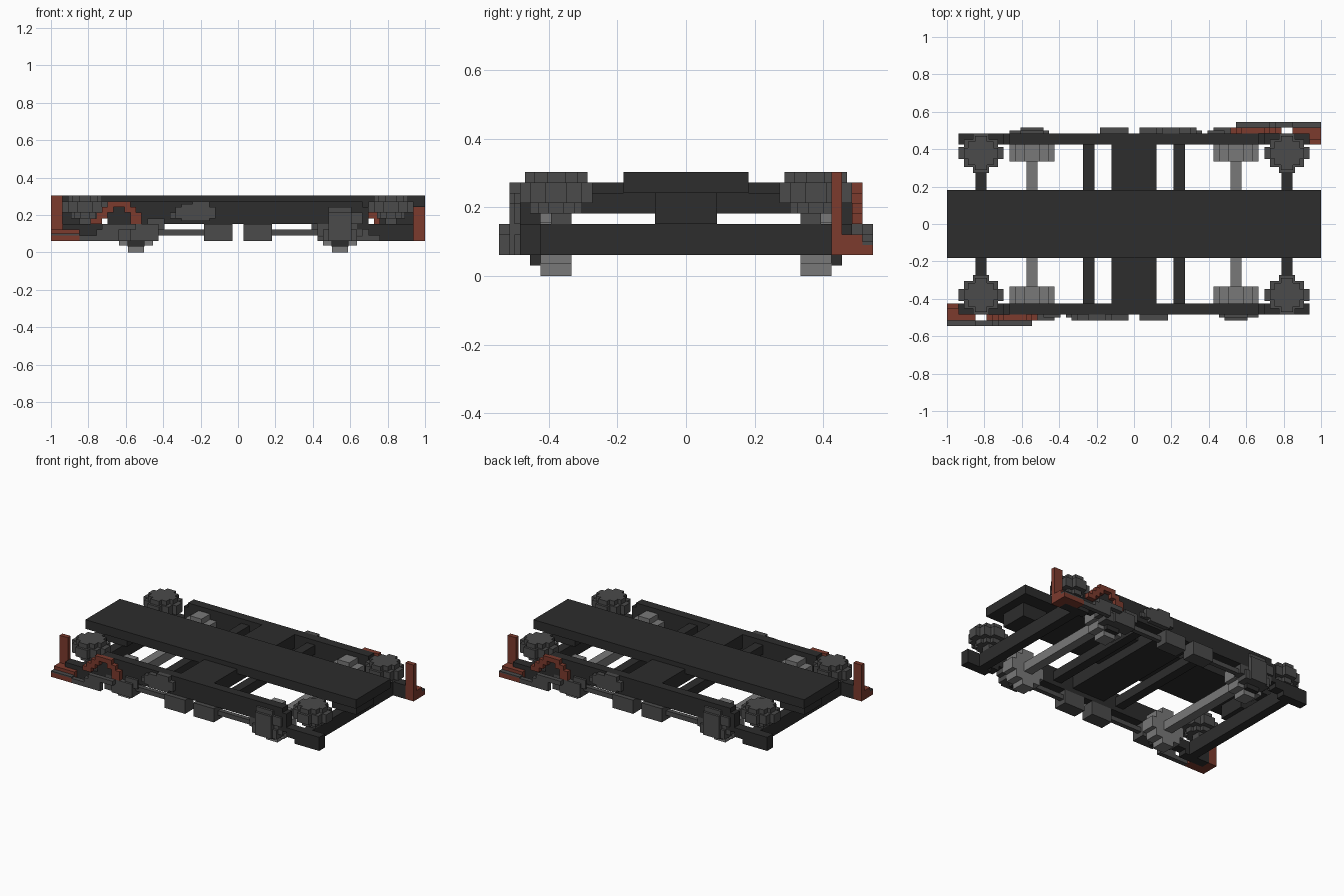
import bpy
import bmesh
from mathutils import Matrix, Vector

U = 2 / 66  # one block

old = bpy.data.objects.get("Cube")
if old:
    bpy.data.objects.remove(old, do_unlink=True)


def material(name, colour):
    m = bpy.data.materials.new(name)
    m.use_nodes = True
    m.diffuse_color = (*colour, 1)
    bsdf = m.node_tree.nodes["Principled BSDF"]
    bsdf.inputs["Base Color"].default_value = (*colour, 1)
    bsdf.inputs["Roughness"].default_value = 0.9
    return m


DARK = material("dark iron", (0.026, 0.026, 0.026))
GREY = material("grey iron", (0.07, 0.07, 0.07))
STEEL = material("light steel", (0.19, 0.19, 0.19))
RUST = material("rust red", (0.2, 0.043, 0.027))


def blocks(name, mat, boxes, both=False):
    """Join boxes (x0, x1, y0, y1, z0, z1) in block units; both adds a half-turn copy."""
    bm = bmesh.new()
    for x0, x1, y0, y1, z0, z1 in boxes:
        mid = Vector((x0 + x1, y0 + y1, z0 + z1)) / 2
        size = Vector((x1 - x0, y1 - y0, z1 - z0))
        bmesh.ops.create_cube(bm, size=1, matrix=Matrix.Translation(mid) @ Matrix.Diagonal((*size, 1)))
    bmesh.ops.scale(bm, vec=(U, U, U), verts=bm.verts)
    mesh = bpy.data.meshes.new(name)
    bm.to_mesh(mesh)
    bm.free()
    mesh.materials.append(mat)
    for turn in range(2 if both else 1):
        ob = bpy.data.objects.new(name + ("_rear" if turn else ""), mesh)
        ob.rotation_euler.z = turn * 3.14159265
        bpy.context.collection.objects.link(ob)


def stepped(a, b, ra, rb):
    """Stair-stepped disc as overlapping rectangles."""
    for fa, fb in ((1, 0.3), (0.75, 0.7), (0.35, 1)):
        yield a - ra * fa, a + ra * fa, b - rb * fb, b + rb * fb


# Main plate, end blocks and cross members
blocks("main_plate", DARK, [(-33, 33, -6, 6, 8, 10)])
blocks("plate_support", DARK, [(25, 31, -3, 3, 5, 8)], True)
blocks("end_beam", DARK, [(26, 28, -14, 14, 2, 5)], True)
blocks("center_transom", DARK, [(-4, 4, -14, 14, 6, 9)])
blocks("cross_member", DARK, [(7, 9, -14, 14, 6, 8)], True)

# Side frame with stepped drops to both ends
frame = [(-22, 22, -16, -14, 5, 9)]
for s in (-1, 1):
    for a, b, z0, z1 in ((21, 23, 4, 8), (23, 25, 3, 5), (25, 31, 2, 5)):
        frame.append((min(s * a, s * b), max(s * a, s * b), -16, -14, z0, z1))
blocks("side_frame", DARK, frame, True)

# Wheels, axles and hub caps
for side, x in (("right", -18), ("left", 18)):
    for y0 in (-14, 11):
        end = "front" if y0 < 0 else "rear"
        blocks(f"{side}_{end}_wheel", STEEL,
               [(a, b, y0, y0 + 3, c, d) for a, b, c, d in stepped(x, 4, 4, 4)])
    blocks(side + "_axle", STEEL, [(x - 1, x + 1, -11, 11, 3, 5)])
    blocks(side + "_hub", DARK, [(x - 1.5, x + 1.5, -15, -14, 1, 3),
                                 (x - 1.5, x + 1.5, 14, 15, 1, 3)])

# Rounded springs over the frame corners
for side, x in (("left", 27), ("right", -27)):
    spring = [(x - 1, x + 1, -13, -11, 5, 6)]
    for rx, ry, z0, z1 in ((2.5, 2.5, 6, 7), (4, 3.5, 7, 9), (3, 3, 9, 10)):
        spring += [(a, b, c, d, z0, z1) for a, b, c, d in stepped(x, -12.5, rx, ry)]
    blocks(side + "_spring", GREY, spring, True)

# Axle boxes below the side frame
blocks("left_axle_box", GREY, [
    (14, 22, -16, -14, 3, 5), (15, 21, -16.5, -14, 2, 4),
    (16, 20, -17, -14, 2, 7), (16, 22, -16.5, -16, 5, 7),
    (16, 20, -16.5, -16, 7, 8)], True)
blocks("right_axle_box", GREY, [
    (-22, -14, -16, -14, 3, 5), (-21, -15, -16.5, -14, 2, 4),
    (-19, -14, -17, -14, 2, 5), (-16, -13, -16.5, -16, 4, 6)], True)

# Brake tank, brake blocks and the long rod
blocks("brake_tank", GREY, [
    (-11, -4, -17, -16, 6, 8), (-10, -5, -17, -16, 5.5, 8.5),
    (-8, -5, -17, -16, 8, 9), (-12, -10, -16.5, -16, 6, 7)], True)
blocks("brake_blocks", GREY, [(-6, -1, -17, -14, 2, 5), (1, 6, -17, -14, 2, 5)], True)
blocks("brake_rod", GREY, [(-14, -6, -15.5, -14.5, 3, 4), (6, 14, -15.5, -14.5, 3, 4)], True)

# Corner post with foot
blocks("corner_post", RUST, [
    (-33, -31, -15, -14, 2, 10), (-33, -31, -17, -15, 2, 4),
    (-31, -28, -17, -16, 2, 4), (-33, -28, -18, -17, 2, 3)], True)
blocks("step_plate", GREY, [(-33, -28, -18, -17, 3, 3.3)], True)

# Brake lever and its arched guard
blocks("brake_lever", GREY, [
    (-28, -21, -18, -17, 2, 3), (-25, -21, -18, -17, 3, 4),
    (-24, -18, -18, -17, 4, 5)], True)
blocks("arch_guard", RUST, [
    (-26, -24, -17, -16, 5, 6), (-25, -23, -17, -16, 6, 7),
    (-24, -22, -17, -16, 7, 8), (-23, -19, -17, -16, 8, 9),
    (-20, -18, -17, -16, 7, 8), (-19, -17, -17, -16, 5, 7)], True)
